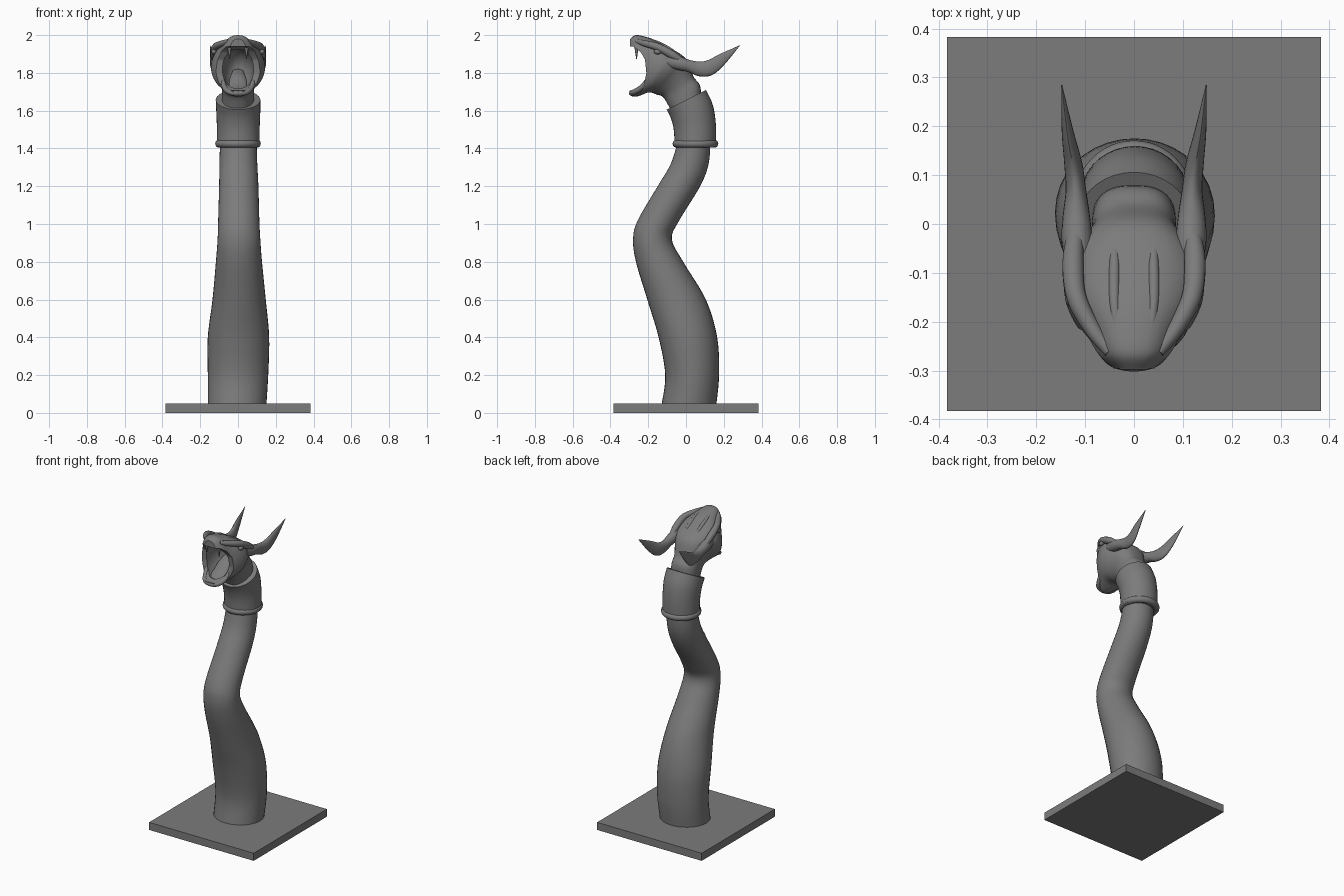
import bpy, bmesh, math
from mathutils import Vector

if "Cube" in bpy.data.objects:
    bpy.data.objects.remove(bpy.data.objects["Cube"])

stone = bpy.data.materials.new("stone_grey")
stone.use_nodes = True
grey = (0.2, 0.2, 0.2, 1)
stone.diffuse_color = grey
stone.node_tree.nodes["Principled BSDF"].inputs["Base Color"].default_value = grey


def finish(name, bm):
    """Turn a bmesh into a named grey object."""
    bmesh.ops.recalc_face_normals(bm, faces=bm.faces)
    mesh = bpy.data.meshes.new(name)
    bm.to_mesh(mesh)
    bm.free()
    mesh.materials.append(stone)
    obj = bpy.data.objects.new(name, mesh)
    bpy.context.collection.objects.link(obj)
    return obj


def smooth(obj, angle=40):
    bpy.ops.object.select_all(action='DESELECT')
    obj.select_set(True)
    bpy.context.view_layer.objects.active = obj
    bpy.ops.object.shade_smooth_by_angle(angle=math.radians(angle))


def spline(rows, steps):
    """Smoothly interpolate between section rows."""
    out = []
    last = len(rows) - 1
    for i in range(last):
        a, b, c, d = (rows[min(max(j, 0), last)] for j in range(i - 1, i + 3))
        for s in range(steps):
            t = s / steps
            out.append([q + t * (r - p + t * (2*p - 5*q + 4*r - u + t * (3*q - p - 3*r + u))) / 2
                        for p, q, r, u in zip(a, b, c, d)])
    out.append(list(rows[last]))
    return out


def loft(name, rows, side=1, power=1.0, egg=0.0, steps=5, segments=36):
    """Rows hold lower y, z, upper y, z, and the two x limits of each section."""
    bm = bmesh.new()
    rings = []
    for y0, z0, y1, z1, xa, xb in spline(rows, steps):
        ring = []
        for n in range(segments):
            angle = math.tau * n / segments
            c, s = math.cos(angle), math.sin(angle)
            wide = math.copysign(abs(c) ** power, c) * (1 + egg * s)
            ring.append(bm.verts.new((
                side * ((xa + xb) / 2 + (xb - xa) / 2 * wide),
                (y0 + y1) / 2 + (y1 - y0) / 2 * s,
                (z0 + z1) / 2 + (z1 - z0) / 2 * s)))
        rings.append(ring)
    for low, high in zip(rings, rings[1:]):
        for n in range(segments):
            m = (n + 1) % segments
            bm.faces.new((low[n], low[m], high[m], high[n]))
    bm.faces.new(rings[0])
    bm.faces.new(rings[-1])
    return finish(name, bm)


def ball(name, centre, radii):
    bm = bmesh.new()
    bmesh.ops.create_uvsphere(bm, u_segments=32, v_segments=20, radius=1)
    bmesh.ops.scale(bm, vec=radii, verts=bm.verts)
    bmesh.ops.translate(bm, vec=centre, verts=bm.verts)
    return finish(name, bm)


def tube(name, points, radius):
    """Round rod along a smooth path of (x, y, z, thickness) points."""
    curve = bpy.data.curves.new(name, 'CURVE')
    curve.dimensions = '3D'
    curve.bevel_depth = radius
    curve.bevel_resolution = 4
    curve.use_fill_caps = True
    path = spline(points, 6)
    line = curve.splines.new('POLY')
    line.points.add(len(path) - 1)
    for point, (x, y, z, thick) in zip(line.points, path):
        point.co = (x, y, z, 1)
        point.radius = thick
    curve.materials.append(stone)
    obj = bpy.data.objects.new(name, curve)
    bpy.context.collection.objects.link(obj)
    return obj


def carve(obj, cutter):
    cutter.hide_render = True
    mod = obj.modifiers.new("carve", 'BOOLEAN')
    mod.operation = 'DIFFERENCE'
    mod.solver = 'EXACT'
    mod.object = cutter
    bpy.context.view_layer.objects.active = obj
    bpy.ops.object.modifier_apply(modifier=mod.name)
    bpy.data.objects.remove(cutter)


# Square base plate
bm = bmesh.new()
bmesh.ops.create_cube(bm, size=1)
bmesh.ops.scale(bm, vec=(.765, .765, .05), verts=bm.verts)
bmesh.ops.translate(bm, vec=(0, 0, .025), verts=bm.verts)
finish("base_plate", bm)

# Winding body with level sections
body = [(front, z, back, z, xa, xb) for z, front, back, xa, xb in (
    (.04, -.13, .16, -.16, .15),
    (.2, -.11, .175, -.16, .16),
    (.4, -.145, .165, -.16, .165),
    (.6, -.205, .105, -.135, .147),
    (.8, -.265, -.015, -.117, .127),
    (.92, -.28, -.075, -.108, .118),
    (1.02, -.255, -.035, -.105, .113),
    (1.2, -.15, .075, -.1, .108),
    (1.32, -.08, .12, -.098, .102),
    (1.45, -.04, .13, -.095, .098))]
smooth(loft("serpent_body", body, steps=6))

# Collar with slanted top and rolled rim
smooth(loft("collar", [
    (-.06, 1.41, .16, 1.41, -.112, .115),
    (-.065, 1.5, .158, 1.53, -.112, .115),
    (-.08, 1.56, .142, 1.63, -.115, .118),
    (-.102, 1.605, .106, 1.71, -.118, .118)]))
bpy.ops.mesh.primitive_torus_add(location=(0, .05, 1.425), major_segments=48,
                                 minor_segments=14, major_radius=.1, minor_radius=.021)
rim = bpy.context.object
rim.name = "collar_rim"
rim.data.materials.append(stone)
smooth(rim)

# Neck and head, fanning from the collar to the snout
head = loft("head", [(y0, z0, y1, z1, -w, w) for y0, z0, y1, z1, w in (
    (-.06, 1.56, .08, 1.64, .085),
    (-.1, 1.64, .075, 1.73, .085),
    (-.125, 1.675, .04, 1.78, .088),
    (-.155, 1.685, .01, 1.86, .108),
    (-.18, 1.695, -.03, 1.9, .132),
    (-.205, 1.695, -.085, 1.932, .142),
    (-.23, 1.685, -.15, 1.968, .128),
    (-.26, 1.675, -.21, 1.99, .1),
    (-.283, 1.675, -.265, 2, .078),
    (-.298, 1.683, -.296, 1.98, .05))], power=.75, egg=.12)

# Open mouth: side gap between the jaws, then the hollow inside
gap = bmesh.new()
outline = [(-.4, 1.935), (-.28, 1.94), (-.24, 1.91), (-.217, 1.87), (-.21, 1.8),
           (-.222, 1.74), (-.28, 1.707), (-.4, 1.7)]
profile = gap.faces.new([gap.verts.new((-.3, y, z)) for y, z in outline])
sweep = bmesh.ops.extrude_face_region(gap, geom=[profile])
bmesh.ops.translate(gap, vec=(.6, 0, 0),
                    verts=[v for v in sweep["geom"] if isinstance(v, bmesh.types.BMVert)])
carve(head, finish("jaw_gap_cutter", gap))
carve(head, ball("mouth_cutter", (0, -.2, 1.82), (.083, .14, .115)))
smooth(head)

# Rolled lower lip
smooth_lip = [(.08, -.205, 1.76, .8), (.07, -.24, 1.72, 1), (.045, -.277, 1.698, 1)]
lip = smooth_lip + [(0, -.288, 1.692, 1)] + [(-x, y, z, r) for x, y, z, r in reversed(smooth_lip)]
tube("lower_lip", lip, .014)

# Tongue
smooth(loft("tongue", [
    (-.27, 1.695, -.272, 1.7, -.02, .02),
    (-.255, 1.695, -.258, 1.712, -.042, .042),
    (-.2, 1.705, -.205, 1.74, -.048, .048),
    (-.13, 1.74, -.15, 1.79, -.045, .045),
    (-.08, 1.79, -.09, 1.82, -.03, .03)]))

for side, label in ((1, "left"), (-1, "right")):
    # Swept-back horn, flattened at its root
    smooth(loft(label + "_horn", [
        (-.1, 1.83, -.09, 1.895, .085, .138),
        (-.04, 1.815, -.03, 1.885, .085, .148),
        (.01, 1.805, .02, 1.868, .09, .146),
        (.07, 1.782, .07, 1.86, .098, .14),
        (.135, 1.787, .115, 1.867, .106, .143),
        (.2, 1.84, .18, 1.9, .124, .148),
        (.285, 1.944, .284, 1.946, .147, .149)], side, segments=20))

    # Brow ridge over the eye
    tube(label + "_brow", [(side * .05, -.262, 1.968, .7), (side * .085, -.215, 1.955, 1),
                           (side * .118, -.15, 1.937, 1.2), (side * .125, -.08, 1.9, 1.3),
                           (side * .12, -.02, 1.86, 1)], .017)
    smooth(ball(label + "_eye", (side * .127, -.15, 1.912), (.014, .02, .014)))

    # Skull ridge along the crown
    tube(label + "_crown_ridge", [(side * .03, -.25, 1.985, .5), (side * .04, -.16, 1.962, 1),
                                  (side * .04, -.07, 1.913, 1), (side * .04, 0, 1.855, .5)], .011)

    # Upper fang
    fang = bmesh.new()
    bmesh.ops.create_cone(fang, cap_ends=True, segments=16, radius1=.002, radius2=.013, depth=.075)
    bmesh.ops.translate(fang, vec=(side * .045, -.262, 1.912), verts=fang.verts)
    smooth(finish(label + "_fang", fang))
